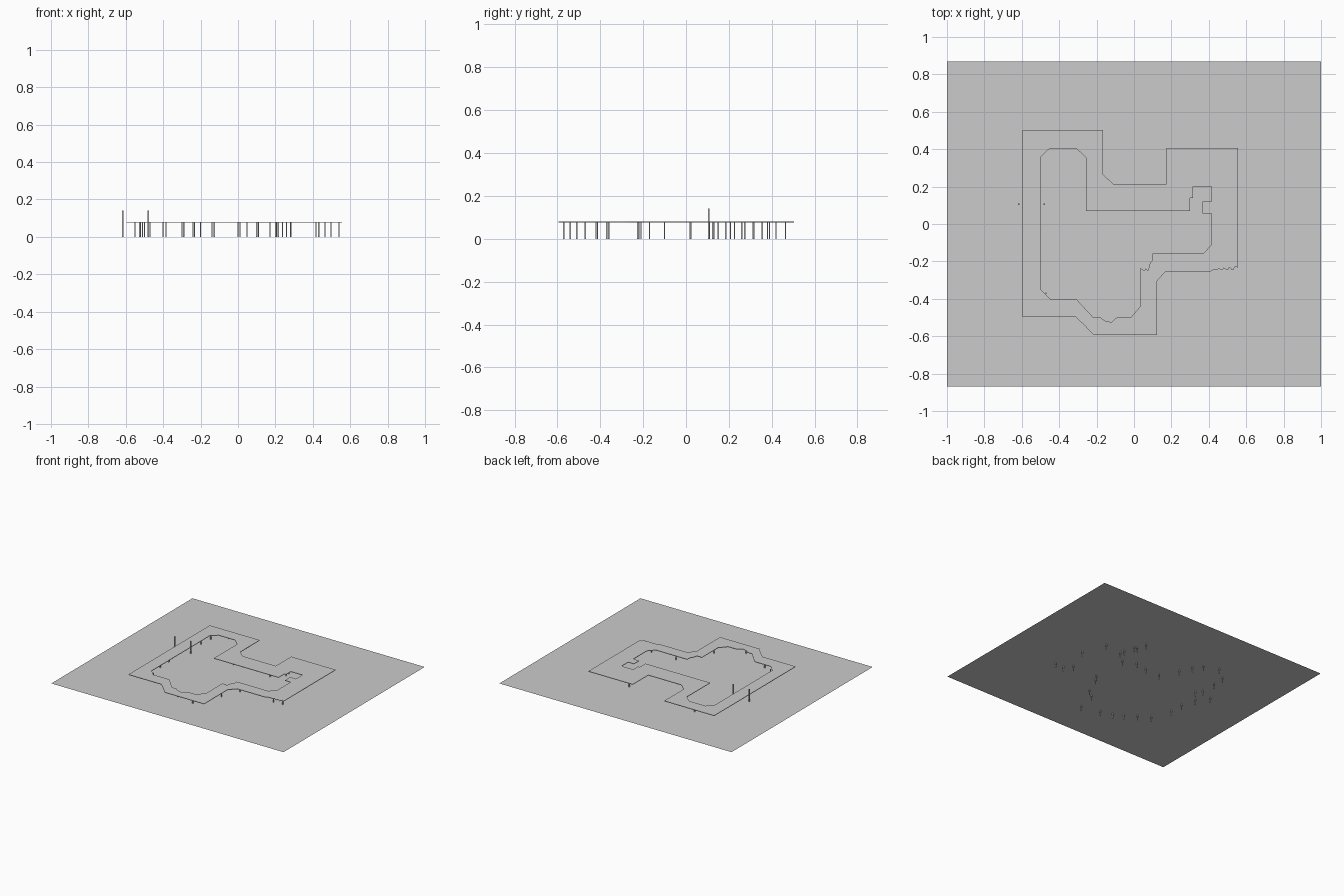
import bpy, bmesh
from mathutils import Matrix, Vector

if "Cube" in bpy.data.objects:
    bpy.data.objects.remove(bpy.data.objects["Cube"])

GROUND_Z, DECK_TOP, DECK_T = 0.044, 0.081, 0.004


def mesh_object(name, bm):
    me = bpy.data.meshes.new(name)
    bm.to_mesh(me)
    bm.free()
    ob = bpy.data.objects.new(name, me)
    bpy.context.collection.objects.link(ob)
    return ob


def posts(name, points, top, w):
    # square posts rising from z = 0, sharing one mesh
    bm = bmesh.new()
    for x, y in points:
        m = Matrix.Translation((x, y, top / 2)) @ Matrix.Diagonal(Vector((w, w, top, 1)))
        bmesh.ops.create_cube(bm, size=1, matrix=m)
    return mesh_object(name, bm)


# flat ground sheet
bm = bmesh.new()
bmesh.ops.create_grid(bm, x_segments=1, y_segments=1, size=1,
                      matrix=Matrix.Translation((0, 0, GROUND_Z)) @ Matrix.Diagonal((1, 0.868, 1, 1)))
mesh_object("ground", bm)

# outer track outline, with a ragged stretch of kerb at the front right
outer = [(-.595, .503), (-.165, .503), (-.165, .265), (-.112, .215), (.175, .215),
         (.175, .405), (.557, .405), (.557, -.235)]
for i in range(4):
    x = .54 - i * .03
    outer += [(x, -.226 - .005 * i), (x - .008, -.246), (x - .02, -.242)]
outer += [(.41, -.253), (.17, -.253), (.123, -.305), (.123, -.594), (-.215, -.594),
          (-.262, -.545), (-.31, -.498), (-.595, -.498)]

# inner outline of the loop, with its small notches
inner = [(-.497, .36), (-.45, .405), (-.31, .405), (-.257, .355), (-.257, .07), (.3, .07),
         (.3, .14), (.315, .14), (.315, .2), (.415, .2), (.415, .12), (.365, .12),
         (.365, .055), (.415, .055), (.415, -.11), (.37, -.158), (.1, -.158), (.1, -.19),
         (.085, -.21), (.075, -.25), (.062, -.236), (.055, -.25), (.034, -.235),
         (.034, -.44), (-.015, -.497), (-.09, -.497), (-.12, -.525), (-.16, -.516),
         (-.18, -.497), (-.22, -.497), (-.31, -.4), (-.45, -.4), (-.497, -.352)]

# raised track deck: filled ring between the outlines
cu = bpy.data.curves.new("track_deck", 'CURVE')
cu.dimensions = '2D'
cu.fill_mode = 'BOTH'
cu.extrude = DECK_T / 2
for loop in (outer, inner):
    sp = cu.splines.new('POLY')
    sp.points.add(len(loop) - 1)
    for p, (x, y) in zip(sp.points, loop):
        p.co = (x, y, 0, 1)
    sp.use_cyclic_u = True
deck = bpy.data.objects.new("track_deck", cu)
deck.location.z = DECK_TOP - DECK_T / 2
bpy.context.collection.objects.link(deck)
bpy.context.view_layer.objects.active = deck
deck.select_set(True)
bpy.ops.object.convert(target='MESH')

# thin supports under the deck
supports = [(.54, -.22), (.465, -.226), (.417, -.17), (.498, .023), (.432, .208), (.283, .185),
            (.28, .226), (.26, .313), (.237, .317), (.215, .39), (.11, -.36), (.048, -.413),
            (.172, -.22), (.205, -.17), (.01, -.57), (-.14, -.54), (-.232, -.51),
            (-.3, -.47), (-.384, -.42), (-.47, -.37), (-.522, -.21), (-.525, -.1),
            (-.55, .02), (-.51, .15), (-.51, .274), (-.5, .38), (-.4, .464), (-.29, .42),
            (-.24, .356), (-.2, .26), (-.127, .125), (0, .13), (.1, .15), (.2, .11)]
posts("track_supports", supports, DECK_TOP - DECK_T, .006)

# taller start gate posts either side of the track
posts("gate_posts", [(-.617, .105), (-.48, .105)], .142, .007)
